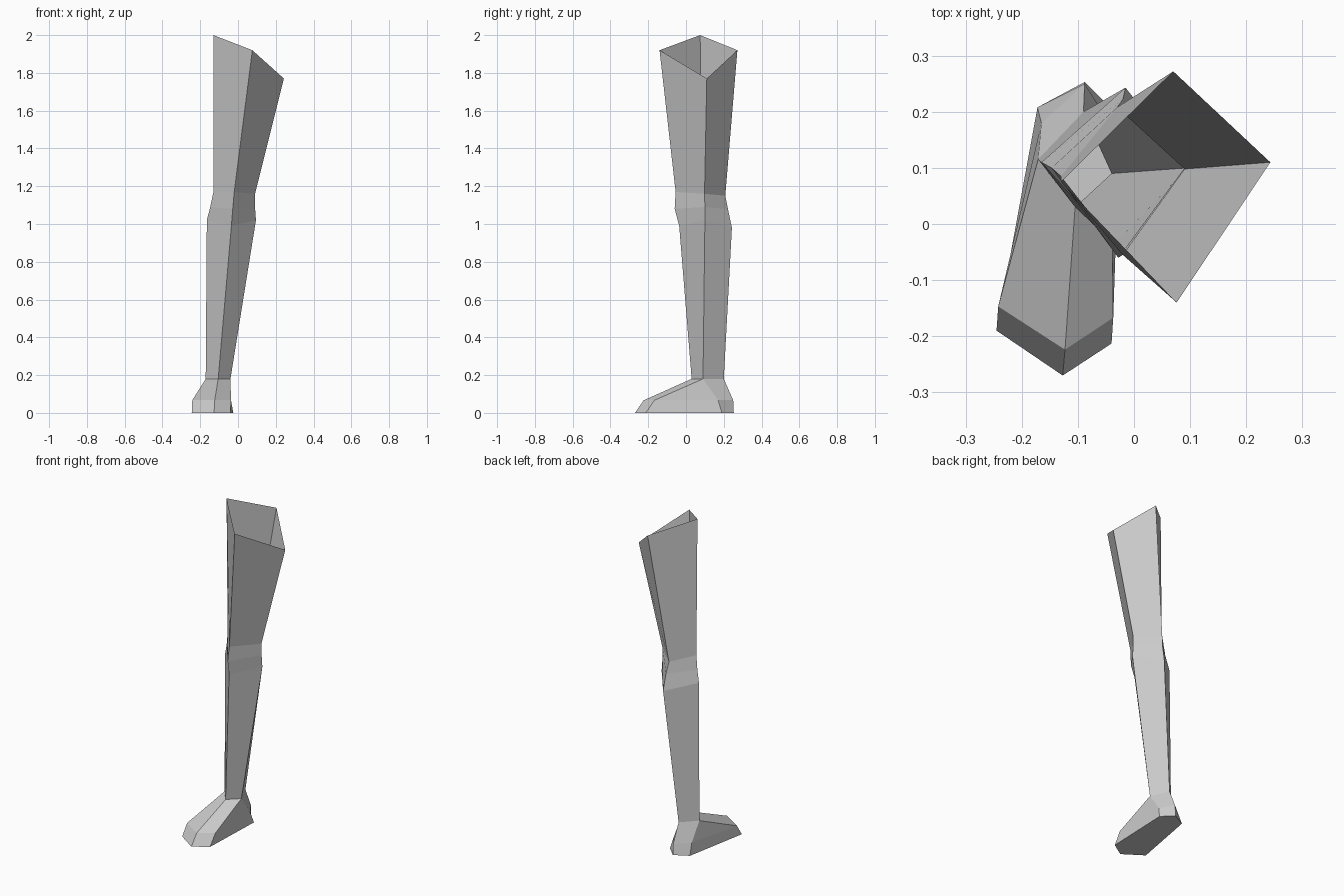
import bpy

if "Cube" in bpy.data.objects:
    bpy.data.objects.remove(bpy.data.objects["Cube"])

# Leg cross-sections, top to bottom: outer, front, inner, back corner
leg_rings = [
    [(-.13, .075, 2.0), (.076, -.14, 1.92), (.243, .11, 1.77), (.07, .272, 1.92)],      # open hip
    [(-.13, .085, 1.17), (-.02, -.055, 1.17), (.09, .098, 1.16), (-.03, .208, 1.15)],   # above knee
    [(-.147, .10, 1.09), (-.028, -.06, 1.08), (.09, .10, 1.09), (-.02, .222, 1.08)],    # kneecap
    [(-.165, .11, 1.02), (-.035, -.036, .99), (.095, .10, 1.02), (-.015, .243, .98)],   # below knee
    [(-.171, .115, .18), (-.105, .03, .18), (-.04, .09, .18), (-.09, .20, .18)],        # ankle
]

# Foot outlines: outer toe, tip, inner toe, inner heel, heel back, outer heel
foot_top = [(-.242, -.147), (-.123, -.224), (-.037, -.167), (-.037, .17), (-.088, .25), (-.165, .18)]
foot_sole = [(-.245, -.19), (-.127, -.27), (-.04, -.213), (-.025, .19), (-.088, .253), (-.172, .208)]

verts, faces = [], []


def add_ring(points):
    start = len(verts)
    verts.extend(points)
    return list(range(start, len(verts)))


def bridge(upper, lower):
    n = len(upper)
    for i in range(n):
        j = (i + 1) % n
        faces.append((upper[i], lower[i], lower[j], upper[j]))


# Thigh, knee and shin
rings = [add_ring(r) for r in leg_rings]
for upper, lower in zip(rings, rings[1:]):
    bridge(upper, lower)

# Foot sides and sole
top = add_ring([(x, y, .067) for x, y in foot_top])
sole = add_ring([(x, y, 0) for x, y in foot_sole])
bridge(top, sole)
faces.append(tuple(reversed(sole)))

# Instep and heel: join the four-sided ankle to the six-sided foot
outer, front, inner, back = rings[-1]
o_toe, tip, i_toe, i_heel, heel, o_heel = top
faces += [
    (outer, o_toe, tip, front), (front, tip, i_toe, inner),
    (inner, i_toe, i_heel), (inner, i_heel, heel, back),
    (back, heel, o_heel, outer), (outer, o_heel, o_toe),
]

mesh = bpy.data.meshes.new("leg")
mesh.from_pydata(verts, [], faces)
mesh.validate()
mesh.update()
leg = bpy.data.objects.new("leg", mesh)
bpy.context.collection.objects.link(leg)
